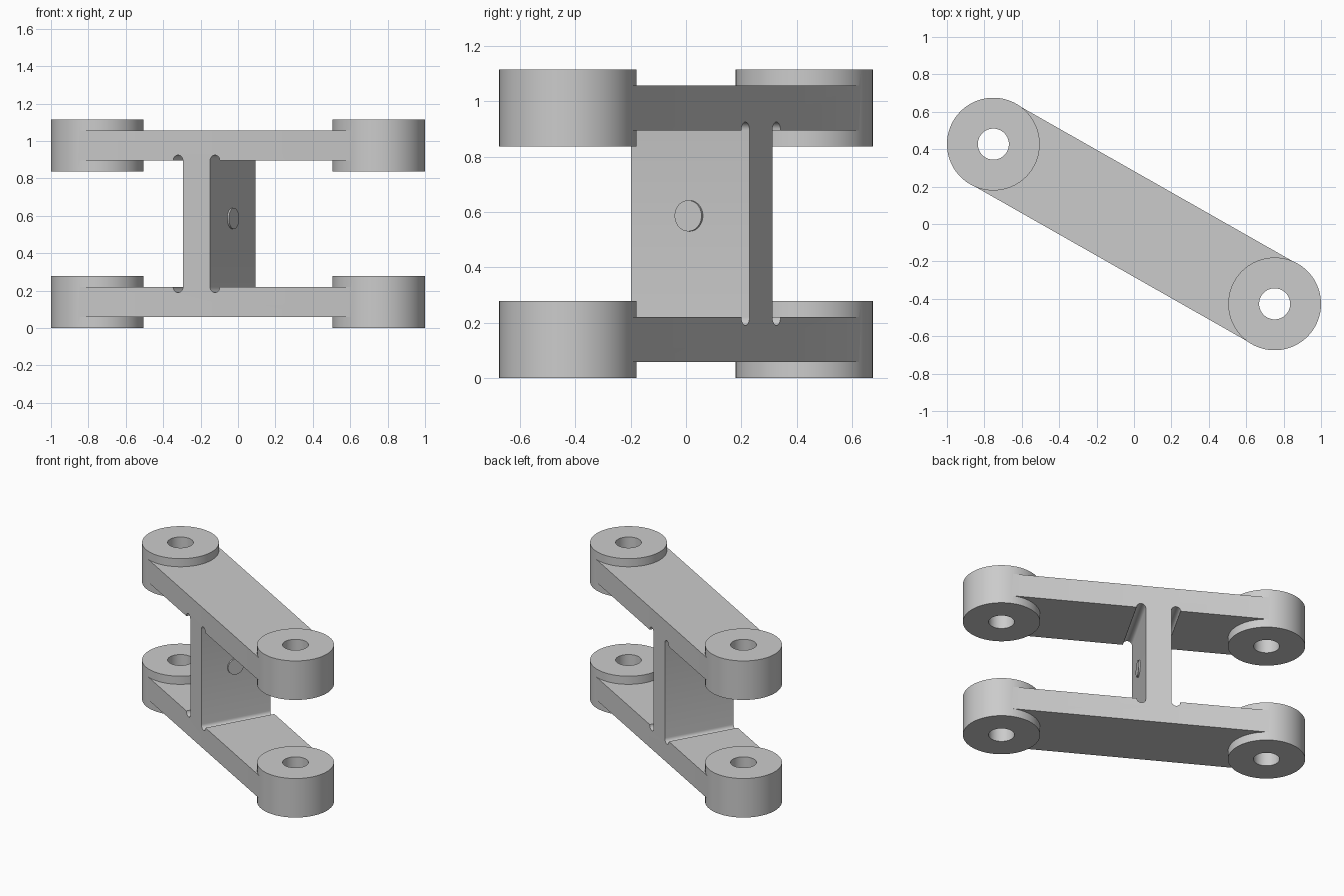
import bpy, bmesh
from math import pi, cos, sin, atan2, hypot
from mathutils import Matrix

if "Cube" in bpy.data.objects:
    bpy.data.objects.remove(bpy.data.objects["Cube"])

CX, CY, R, HOLE = 0.752, 0.427, 0.248, 0.083   # boss centre and radii
H = 1.115                                      # total height
P0, P1 = 0.058, 0.22                           # lower plate bottom and top
W0, W1 = -0.199, -0.032                        # web faces along the arm
HALF = 0.246                                   # half width of the arm
G = 0.03                                       # relief groove radius
L = hypot(CX, CY)
TURN = Matrix.Rotation(atan2(-CY, CX), 4, 'Z')


def make_object(name, bm):
    bmesh.ops.recalc_face_normals(bm, faces=bm.faces)
    bm.transform(TURN)
    mesh = bpy.data.meshes.new(name)
    bm.to_mesh(mesh)
    bm.free()
    obj = bpy.data.objects.new(name, mesh)
    bpy.context.collection.objects.link(obj)
    return obj


def cylinders(name, spots, radius):
    """Upright cylinders at (u, z0, z1) along the arm."""
    bm = bmesh.new()
    for u, z0, z1 in spots:
        bmesh.ops.create_cone(bm, cap_ends=True, segments=96, radius1=radius, radius2=radius,
                              depth=z1 - z0, matrix=Matrix.Translation((u, 0, (z0 + z1) / 2)))
    return make_object(name, bm)


def arc(cu, cz, a0, a1, n=12):
    return [(cu + G * cos(a0 + (a1 - a0) * i / n), cz + G * sin(a0 + (a1 - a0) * i / n))
            for i in range(n + 1)]


def boolean(target, helper, operation):
    mod = target.modifiers.new(operation, 'BOOLEAN')
    mod.operation, mod.object, mod.solver = operation, helper, 'EXACT'
    bpy.context.view_layer.objects.active = target
    bpy.ops.object.modifier_apply(modifier=mod.name)
    bpy.data.objects.remove(helper)


def smooth(obj):
    bpy.ops.object.select_all(action='DESELECT')
    obj.select_set(True)
    bpy.context.view_layer.objects.active = obj
    bpy.ops.object.shade_smooth_by_angle(angle=pi / 6)


# Two plates and web as one H profile with relief grooves
Q0, Q1 = H - P1, H - P0
profile = ([(-L, P0), (L, P0), (L, P1)]
           + arc(W1 + G, P1, 0, -pi) + arc(W1 + G, Q0, pi, 0)
           + [(L, Q0), (L, Q1), (-L, Q1), (-L, Q0)]
           + arc(W0 - G, Q0, pi, 0) + arc(W0 - G, P1, 0, -pi)
           + [(-L, P1)])
bm = bmesh.new()
face = bm.faces.new([bm.verts.new((u, -HALF, z)) for u, z in profile])
ext = bmesh.ops.extrude_face_region(bm, geom=[face])
bmesh.ops.translate(bm, vec=(0, 2 * HALF, 0),
                    verts=[v for v in ext['geom'] if isinstance(v, bmesh.types.BMVert)])
bracket = make_object("double_arm_bracket", bm)

# Four end bosses, then the pin holes through them
bosses = cylinders("bosses", [(s * L, z, z + 0.278) for s in (-1, 1) for z in (0, H - 0.278)], R)
boolean(bracket, bosses, 'UNION')
holes = cylinders("pin_holes", [(s * L, -0.1, H + 0.1) for s in (-1, 1)], HOLE)
boolean(bracket, holes, 'DIFFERENCE')
smooth(bracket)

# Small round pad on the web face
bm = bmesh.new()
bmesh.ops.create_cone(bm, cap_ends=True, segments=48, radius1=0.056, radius2=0.056, depth=0.03,
                      matrix=Matrix.Translation((W1 - 0.005, -0.004, 0.586)) @ Matrix.Rotation(pi / 2, 4, 'Y'))
smooth(make_object("web_pad", bm))
